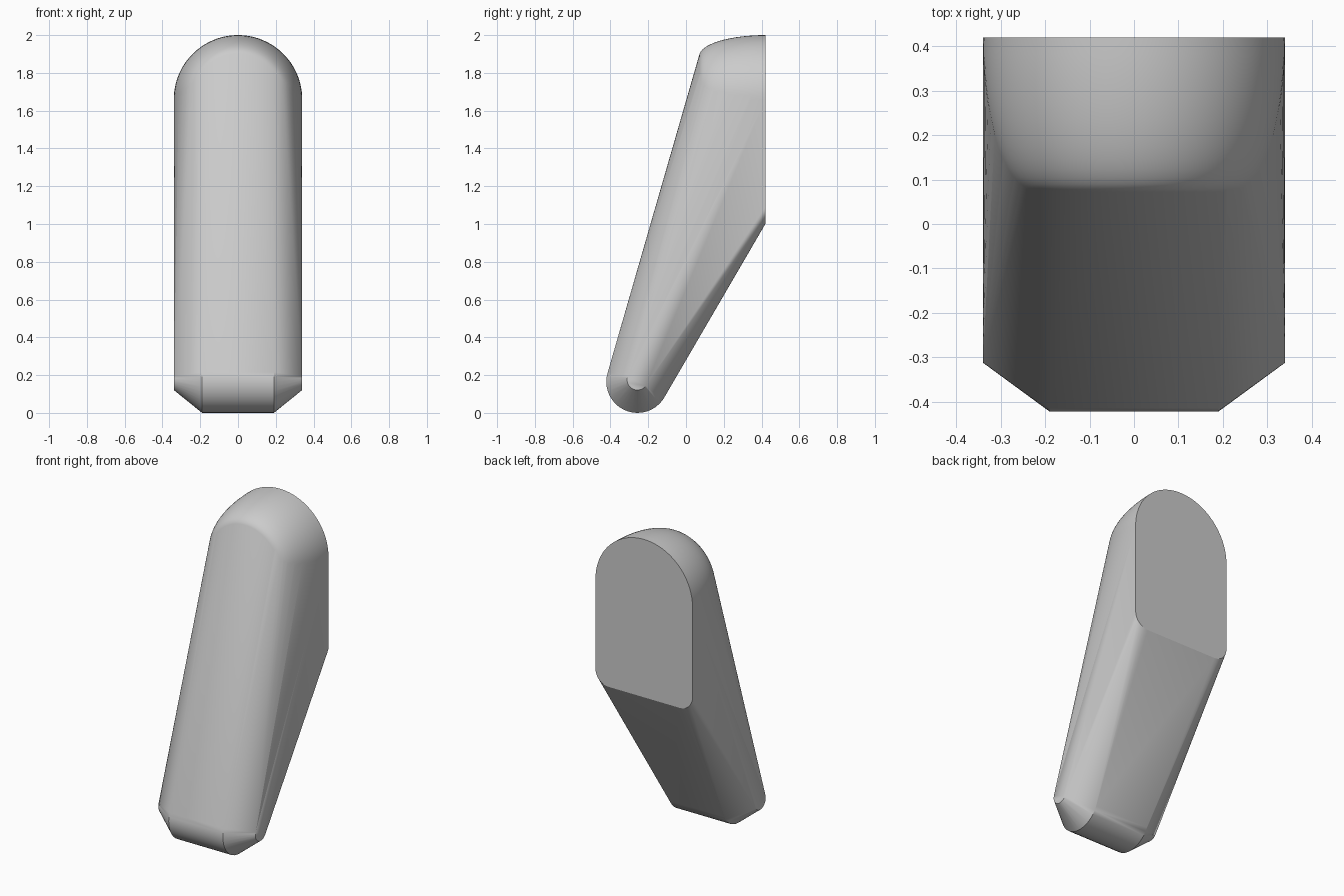
import bpy
import bmesh
from math import sin, cos, pi, sqrt, radians

cube = bpy.data.objects.get("Cube")
if cube:
    bpy.data.objects.remove(cube, do_unlink=True)

HALF_W, BACK, DOME_Z = 0.34, 0.42, 1.66
points = []


def arc(cx, cz, r, start, end, n):
    """Points along an arc as (horizontal, vertical) pairs."""
    steps = [start + (end - start) * i / n for i in range(n + 1)]
    return [(cx + r * cos(a), cz + r * sin(a)) for a in steps]


# Rounded top: half rings that shrink elliptically towards the front rim
rings = 14
for i in range(rings + 1):
    a = pi / 2 * i / rings
    y = BACK - 0.35 * sin(a)
    r = HALF_W - 0.11 * (1 - cos(a))
    points += [(x, y, z) for x, z in arc(0, DOME_Z, r, 0, pi, 48)]

# Rounded lower corners of the flat back
for side in (1, -1):
    points += [(side * x, BACK, z)
               for x, z in arc(HALF_W - 0.09, 1.09, 0.09, -pi / 2, 0, 8)]

# Rounded foot with tapered ends
for side in (1, -1):
    for x, r in ((0.19, 0.165), (HALF_W, 0.055)):
        points += [(side * x, y, z)
                   for y, z in arc(-0.257, 0.165 + (0.165 - r) * 0.1, r, 0, 2 * pi, 40)[:-1]]

# Wrap a solid skin around the profiles
bm = bmesh.new()
for p in points:
    bm.verts.new(p)
bmesh.ops.remove_doubles(bm, verts=bm.verts[:], dist=0.0005)
hull = bmesh.ops.convex_hull(bm, input=bm.verts[:])
spare = {v for v in hull["geom_interior"] + hull["geom_unused"]
         if isinstance(v, bmesh.types.BMVert)}
bmesh.ops.delete(bm, geom=list(spare), context="VERTS")
bmesh.ops.dissolve_limit(bm, angle_limit=radians(0.3),
                         verts=bm.verts[:], edges=bm.edges[:])
bmesh.ops.recalc_face_normals(bm, faces=bm.faces[:])
mesh = bpy.data.meshes.new("leaning_body")
bm.to_mesh(mesh)
bm.free()

body = bpy.data.objects.new("leaning_body", mesh)
bpy.context.collection.objects.link(body)

# Plain grey finish
grey = bpy.data.materials.new("light_grey")
grey.use_nodes = True
colour = (0.6, 0.6, 0.6, 1)
grey.diffuse_color = colour
grey.node_tree.nodes["Principled BSDF"].inputs["Base Color"].default_value = colour
mesh.materials.append(grey)

bpy.ops.object.select_all(action="DESELECT")
body.select_set(True)
bpy.context.view_layer.objects.active = body
bpy.ops.object.shade_smooth_by_angle(angle=radians(30))
